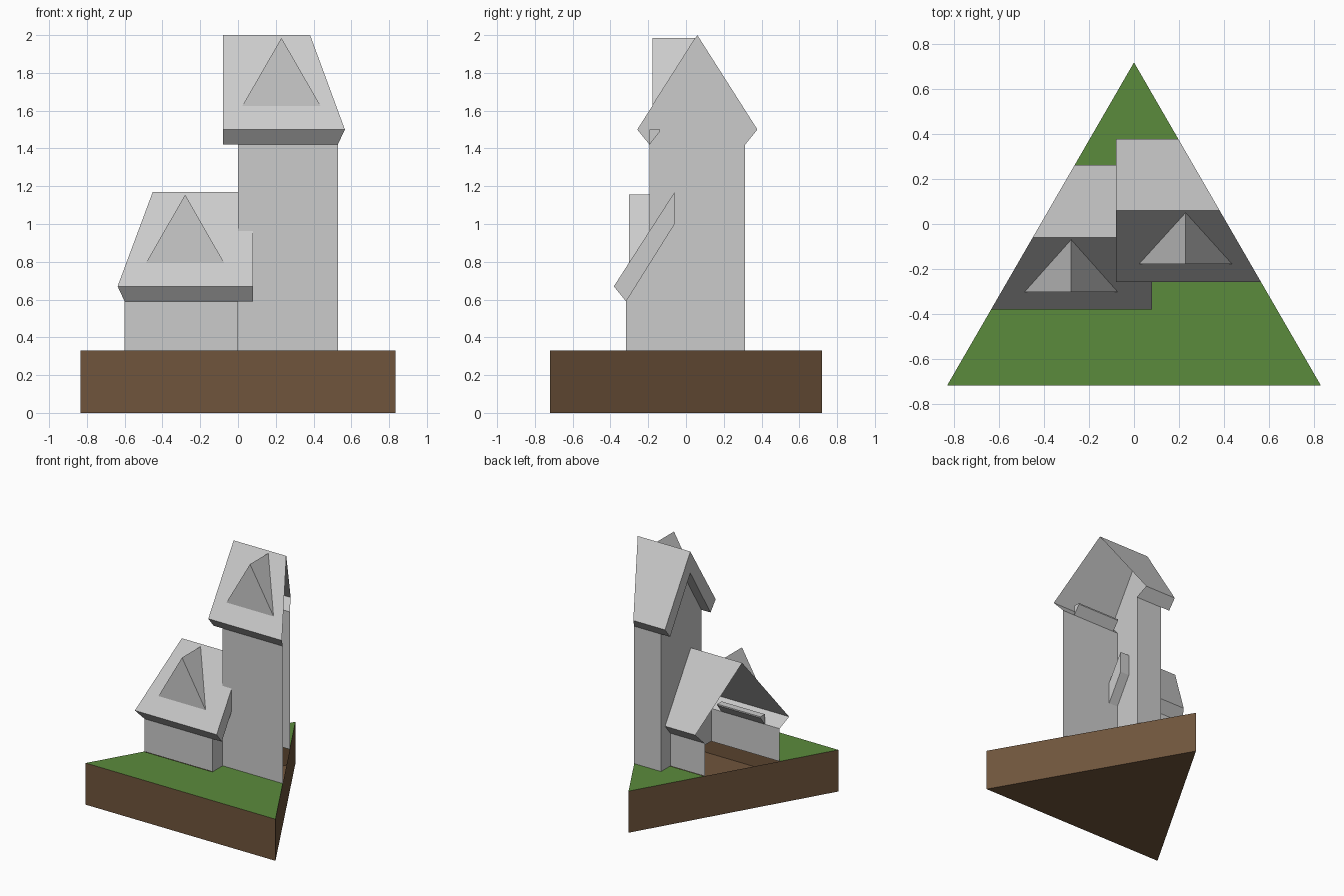
import bpy, bmesh
from mathutils import Vector

if "Cube" in bpy.data.objects:
    bpy.data.objects.remove(bpy.data.objects["Cube"])

HX, HY, TOP = 0.833, 0.72, 0.33     # island half width, half depth, ground height


def edge_x(y):
    """Half width of the triangular plot at depth y."""
    return HX * (HY - y) / (2 * HY)


def material(name, rgb):
    m = bpy.data.materials.new(name)
    m.diffuse_color = (*rgb, 1)
    m.use_nodes = True
    m.node_tree.nodes["Principled BSDF"].inputs["Base Color"].default_value = m.diffuse_color
    return m


def make(name, faces, mat=None, clip=False):
    """Mesh from polygons, optionally sliced off at the slanted plot edges."""
    bm = bmesh.new()
    for f in faces:
        bm.faces.new([bm.verts.new(p) for p in f])
    bmesh.ops.remove_doubles(bm, verts=bm.verts, dist=1e-4)
    if clip:
        for s in (-1, 1):
            bmesh.ops.bisect_plane(bm, geom=bm.verts[:] + bm.edges[:] + bm.faces[:],
                                   plane_co=Vector((0, HY, 0)),
                                   plane_no=Vector((s * 2 * HY, HX, 0)).normalized(),
                                   clear_outer=True)
    bmesh.ops.recalc_face_normals(bm, faces=bm.faces)
    me = bpy.data.meshes.new(name)
    bm.to_mesh(me)
    bm.free()
    if mat:
        me.materials.append(mat)
    ob = bpy.data.objects.new(name, me)
    bpy.context.collection.objects.link(ob)
    return ob


def strip(profile, x0, x1):
    """Sweep an open (y, z) profile along x."""
    return [[(x0, *a), (x1, *a), (x1, *b), (x0, *b)]
            for a, b in zip(profile, profile[1:])]


def prism(profile, x0, x1):
    """Sweep a closed (y, z) profile along x, with both ends."""
    return (strip(profile + profile[:1], x0, x1)
            + [[(x, *p) for p in profile] for x in (x0, x1)])


def overhang(name, yc, eave, ridge, hw, x0, x1, sides):
    """Solid rafter bands at the uncut gable end."""
    for i, s in enumerate(sides):
        prof = [(yc, ridge), (yc + s * (hw + 0.065), eave),
                (yc + s * hw, eave - 0.08), (yc, ridge - 0.17)]
        make(f"{name}_overhang_{i}", prism(prof, x0, x1), clip=True)


def house(name, yc, eave, ridge, hw, x_out, cx):
    """Thin walls and roof shell from x = 0 out to the plot edge, plus dormer."""
    low, yf, ye = eave - 0.08, yc - hw, yc - hw - 0.065
    xs = sorted((0, x_out))
    make(name + "_front_wall", strip([(yf, TOP), (yf, low)], *xs), clip=True)
    make(name + "_back_wall", strip([(yc + hw, TOP), (yc + hw, low)], *xs), clip=True)
    # roof slopes with eave fascias
    half = [(yf, low), (ye, eave), (yc, ridge)]
    prof = half + [(2 * yc - y, z) for y, z in half[1::-1]]
    make(name + "_roof", strip(prof, *xs), clip=True)
    # boxed wall head behind the eave
    a, b = cx - 0.19, cx + 0.19
    head = [(yf, low), (yf, eave), (yf + 0.055, eave), (yf + 0.055, eave - 0.01)]
    make(name + "_wall_head", prism(head, a, b))
    # dormer: front triangle and two slopes running back into the roof
    slope = (ridge - eave) / (yc - ye)
    yd, zt = ye + 0.08, ridge - 0.015
    zb = eave + 0.08 * slope
    tip, back = (cx, yd, zt), (cx, ye + (zt - eave) / slope, zt)
    l, r = (cx - 0.207, yd, zb), (cx + 0.207, yd, zb)
    make(name + "_dormer", [[l, r, tip], [l, tip, back], [r, back, tip]])


soil = material("soil", (0.16, 0.09, 0.045))
grass = material("grass", (0.105, 0.26, 0.045))

# island: sides and bottom, hollow beneath the houses
tri = [(-HX, -HY), (HX, -HY), (0, HY)]
make("island_soil", [[(*p, 0) for p in tri]] +
     [[(*p, 0), (*q, 0), (*q, TOP), (*p, TOP)] for p, q in zip(tri, tri[1:] + tri[:1])], soil)

# lawn in front of and behind the house footprints
front = tri[:2] + [(edge_x(-0.19), -0.19), (0, -0.19), (0, -0.32), (-edge_x(-0.32), -0.32)]
rear = [(0, HY), (-edge_x(0.2), 0.2), (0, 0.2), (0, 0.31), (edge_x(0.31), 0.31)]
make("lawn", [[(x, y, TOP) for x, y in f] for f in (front, rear)], grass)

# tower, cut by the right plot edge
house("tower", 0.06, 1.5, 2.0, 0.253, 0.8, 0.23)
overhang("tower", 0.06, 1.5, 2.0, 0.253, -0.08, 0, (-1, 1))
make("tower_gable_wall", [[(0, -0.193, TOP), (0, -0.193, 1.42), (0, 0.06, 1.83),
                           (0, 0.313, 1.42), (0, 0.313, TOP)]])

# cottage, cut by the left plot edge
house("cottage", -0.06, 0.67, 1.17, 0.257, -0.8, -0.28)
overhang("cottage", -0.06, 0.67, 1.17, 0.257, 0, 0.08, (-1,))
make("cottage_gable_wall", [[(0, -0.317, TOP), (0, -0.317, 0.59),
                             (0, -0.193, 0.79), (0, -0.193, TOP)]])
